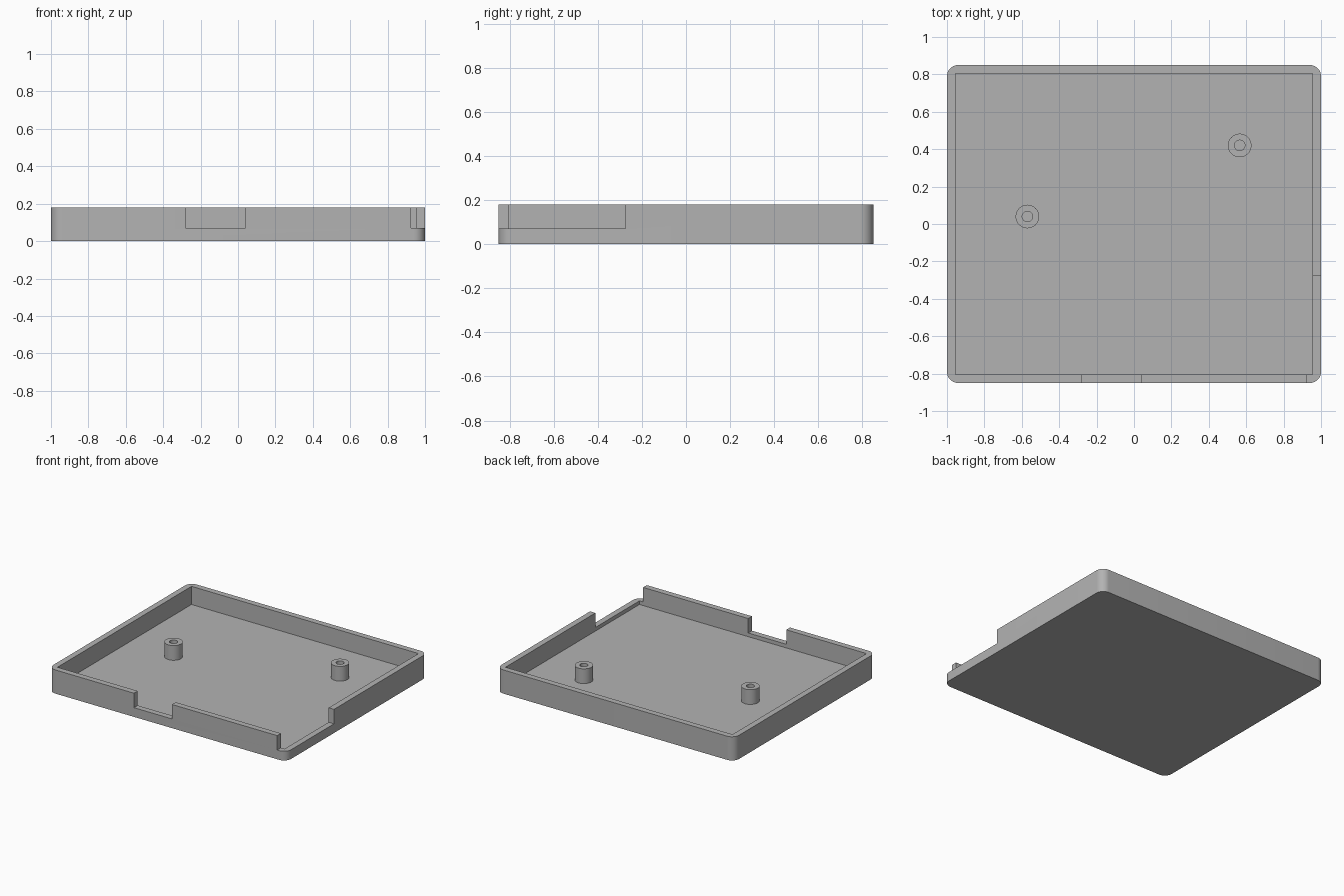
import bpy
import bmesh
import math
from mathutils import Matrix, Vector

WIDTH, DEPTH, HEIGHT = 2.0, 1.7, 0.18
WALL, FLOOR, NOTCH_Z = 0.045, 0.042, 0.07
CORNER_RADIUS = 0.06
POST_TOP = 0.154

cube = bpy.data.objects.get("Cube")
if cube:
    bpy.data.objects.remove(cube, do_unlink=True)

grey = bpy.data.materials.new("grey_plastic")
grey.use_nodes = True
colour = (0.45, 0.45, 0.45, 1.0)
grey.diffuse_color = colour
grey.node_tree.nodes["Principled BSDF"].inputs["Base Color"].default_value = colour


def add_object(name, bm):
    mesh = bpy.data.meshes.new(name)
    bmesh.ops.recalc_face_normals(bm, faces=bm.faces)
    bm.to_mesh(mesh)
    bm.free()
    mesh.materials.append(grey)
    obj = bpy.data.objects.new(name, mesh)
    bpy.context.collection.objects.link(obj)
    return obj


def add_box(name, low, high, radius=0):
    """Box between two corners, with optional rounded upright edges."""
    low, high = Vector(low), Vector(high)
    bm = bmesh.new()
    matrix = Matrix.Translation((low + high) / 2) @ Matrix.Diagonal((*(high - low), 1))
    bmesh.ops.create_cube(bm, size=1, matrix=matrix)
    if radius:
        upright = [e for e in bm.edges
                   if abs(e.verts[0].co.z - e.verts[1].co.z) > 0.01]
        bmesh.ops.bevel(bm, geom=upright, offset=radius, segments=10,
                        profile=0.5, affect='EDGES')
    return add_object(name, bm)


def shade(obj):
    bpy.ops.object.select_all(action='DESELECT')
    obj.select_set(True)
    bpy.context.view_layer.objects.active = obj
    bpy.ops.object.shade_smooth_by_angle(angle=math.radians(30))


def cut(obj, cutter):
    cutter.hide_render = True
    mod = obj.modifiers.new("cut", 'BOOLEAN')
    mod.operation = 'DIFFERENCE'
    mod.solver = 'EXACT'
    mod.object = cutter
    bpy.context.view_layer.objects.active = obj
    bpy.ops.object.modifier_apply(modifier=mod.name)
    bpy.data.objects.remove(cutter, do_unlink=True)


# Tray with rounded outer corners
x, y = WIDTH / 2, DEPTH / 2
tray = add_box("tray", (-x, -y, 0), (x, y, HEIGHT), CORNER_RADIUS)

# Hollow inside, then the front notch and the front left corner notch
cut(tray, add_box("hollow", (-x + WALL, -y + WALL, FLOOR), (x - WALL, y - WALL, 1)))
cut(tray, add_box("front_notch", (-0.28, -1, NOTCH_Z), (0.04, -y + 0.1, 1)))
cut(tray, add_box("corner_notch", (0.925, -1, NOTCH_Z), (1.2, -0.275, 1)))
shade(tray)


def add_post(name, px, py, outer=0.063, inner=0.028, sides=48):
    """Hollow screw post, lathed from a profile."""
    profile = [(outer, FLOOR), (outer, POST_TOP), (inner, POST_TOP), (inner, FLOOR)]
    bm = bmesh.new()
    verts = [bm.verts.new((r, 0, z)) for r, z in profile]
    edges = [bm.edges.new(pair) for pair in zip(verts, verts[1:])]
    bmesh.ops.spin(bm, geom=verts + edges, cent=(0, 0, 0), axis=(0, 0, 1),
                   angle=math.tau, steps=sides)
    bmesh.ops.remove_doubles(bm, verts=bm.verts, dist=0.0001)
    post = add_object(name, bm)
    post.location = (px, py, 0)
    shade(post)


# Screw posts
add_post("right_post", -0.57, 0.04)
add_post("left_post", 0.565, 0.42)
